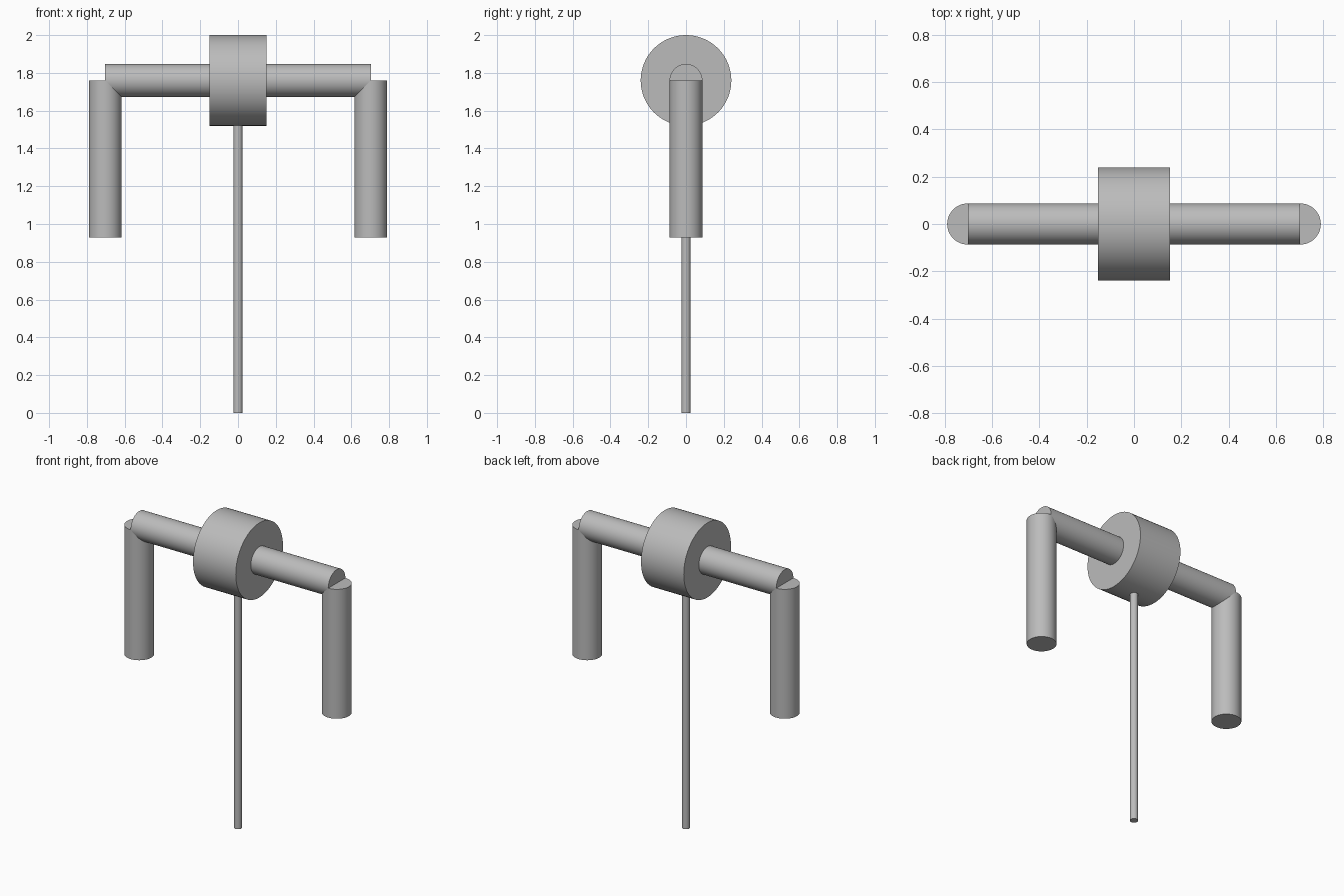
import bpy
import math

cube = bpy.data.objects.get("Cube")
if cube:
    bpy.data.objects.remove(cube, do_unlink=True)

# Single grey material
grey = bpy.data.materials.new("plain_grey")
grey.use_nodes = True
colour = (0.5, 0.5, 0.5, 1)
grey.diffuse_color = colour
grey.node_tree.nodes["Principled BSDF"].inputs["Base Color"].default_value = colour

AXLE_Z = 1.76
TUBE_R = 0.087
ARM_X = 0.703


def cylinder(name, radius, length, centre, along_x=False):
    turn = (0, math.pi / 2, 0) if along_x else (0, 0, 0)
    bpy.ops.mesh.primitive_cylinder_add(
        vertices=64, radius=radius, depth=length, location=centre, rotation=turn)
    part = bpy.context.object
    part.name = name
    part.data.materials.append(grey)
    bpy.ops.object.shade_smooth_by_angle(angle=math.radians(30))
    return part


# Central drum and the crossbar through it
cylinder("drum", 0.24, 0.304, (0, 0, AXLE_Z), along_x=True)
cylinder("crossbar", TUBE_R, 2 * ARM_X, (0, 0, AXLE_Z), along_x=True)

# Hanging arms, their flat tops level with the crossbar axis
arm_bottom = 0.928
for side, sign in (("left", 1), ("right", -1)):
    cylinder(side + "_arm", TUBE_R, AXLE_Z - arm_bottom,
             (sign * ARM_X, 0, (AXLE_Z + arm_bottom) / 2))

# Thin support rod running up into the drum
rod_top = 1.6
cylinder("support_rod", 0.024, rod_top, (0, 0, rod_top / 2))
